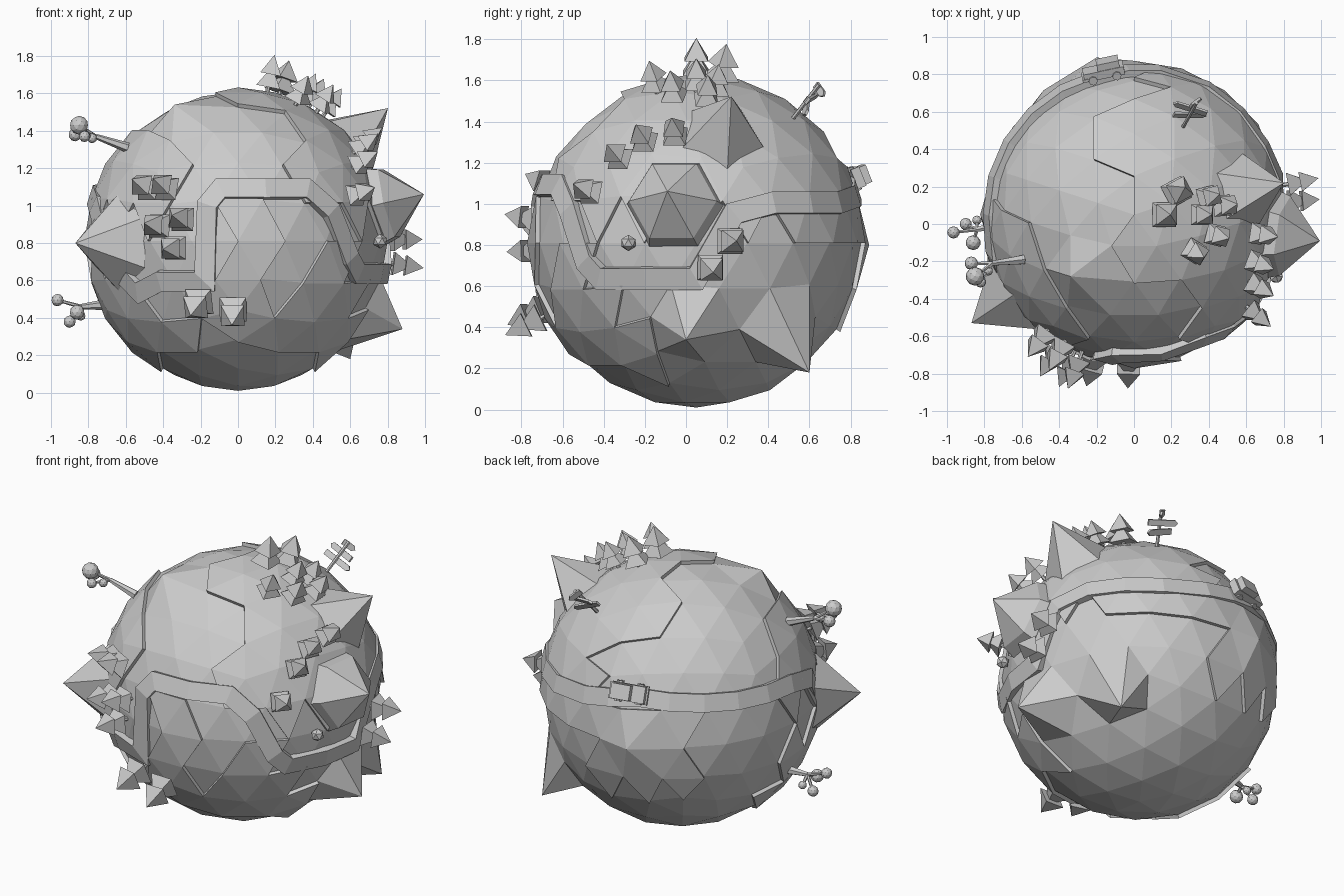
import bpy, bmesh, math
from mathutils import Vector, Matrix

cube = bpy.data.objects.get("Cube")
if cube:
    bpy.data.objects.remove(cube, do_unlink=True)

C = Vector((0, 0.05, 0.81))   # planet centre
R = 0.80                      # planet radius

grey = bpy.data.materials.new("plain_grey")
grey.use_nodes = True
GREY = (0.6, 0.6, 0.6, 1)
grey.diffuse_color = GREY
grey.node_tree.nodes["Principled BSDF"].inputs["Base Color"].default_value = GREY


def finish(bm, name):
    bmesh.ops.recalc_face_normals(bm, faces=bm.faces)
    mesh = bpy.data.meshes.new(name)
    bm.to_mesh(mesh)
    bm.free()
    mesh.materials.append(grey)
    ob = bpy.data.objects.new(name, mesh)
    bpy.context.collection.objects.link(ob)
    return ob


def frame(point, along=(0, 0, 1), radius=R):
    """Matrix standing on the planet below a point, local z pointing outward."""
    z = (Vector(point) - C).normalized()
    x = Vector(along)
    x = (x - z * x.dot(z)).normalized()
    y = z.cross(x)
    m = Matrix((x, y, z)).transposed().to_4x4()
    m.translation = C + z * radius
    return m


def box(bm, m, size, at, turn=0):
    local = Matrix.Translation(at) @ Matrix.Rotation(turn, 4, 'Z') @ Matrix.Diagonal((*size, 1))
    bmesh.ops.create_cube(bm, size=1, matrix=m @ local)


def cone(bm, m, r1, r2, depth, base, sides=4, turn=math.pi / 4):
    local = Matrix.Translation((0, 0, base + depth / 2)) @ Matrix.Rotation(turn, 4, 'Z')
    bmesh.ops.create_cone(bm, cap_ends=True, segments=sides, radius1=r1, radius2=r2,
                          depth=depth, matrix=m @ local)


def rod(bm, a, b, r1, r2, sides=6):
    a, b = Vector(a), Vector(b)
    m = Matrix.Translation((a + b) / 2) @ (b - a).to_track_quat('Z', 'Y').to_matrix().to_4x4()
    bmesh.ops.create_cone(bm, cap_ends=True, segments=sides, radius1=r1, radius2=r2,
                          depth=(b - a).length, matrix=m)


def inside(u, v, outline):
    """Even-odd test of a point against a closed outline."""
    odd = False
    for (a, b), (c, d) in zip(outline, outline[1:] + outline[:1]):
        if (b > v) != (d > v) and u < a + (c - a) * (v - b) / (d - b):
            odd = not odd
    return odd


# Raised plates: facing axis, its sign, and an outline on the other two axes
plates = [
    (2, 1, [(.0, .69), (-.18, .59), (-.17, .34), (.03, .26), (.03, .05), (-.1, -.12),
            (.0, -.3), (.28, -.29), (.37, -.44), (.25, -.62), (.9, -.5), (.9, .6)]),
    (2, 1, [(-.75, .1), (-.57, .06), (-.4, -.4), (-.3, -.45), (-.3, -.75), (-.95, -.75), (-.95, .1)]),
    (1, -1, [(-.12, 1), (.12, 1), (.2, .6), (.2, .25), (-.12, .25)]),
    (1, -1, [(.2, .2), (.2, .4), (.35, .6), (.47, .83), (.62, .83), (.62, .2)]),
    (1, 1, [(-.5, .5), (-.5, 1.05), (.1, 1.05), (.1, .5)]),
    (0, 1, [(.52, .8), (.52, 1.23), (.9, 1.23), (.9, .8)]),
    (0, -1, [(-.55, .2), (-.55, .7), (.15, .7), (.15, .2)]),
]

# Planet: faceted ball with raised plates and pulled-out peaks
bm = bmesh.new()
bmesh.ops.create_icosphere(bm, subdivisions=3, radius=R,
                           matrix=Matrix.Rotation(math.radians(18), 4, 'Z'))
for facing, sign, outline in plates:
    i, j = [k for k in range(3) if k != facing]
    region = []
    for f in bm.faces:
        mid = f.calc_center_median()
        untouched = mid.length < R * 0.995 and f.normal.dot(mid.normalized()) > 0.8
        at = mid * 1.015 + C
        if untouched and mid[facing] * sign > 0.1 and inside(at[i], at[j], outline):
            region.append(f)
    made = bmesh.ops.extrude_face_region(bm, geom=region)
    for v in made["geom"]:
        if isinstance(v, bmesh.types.BMVert):
            v.co *= 1.028
for tip in [(0.88, 0, 0.34), (0.6, 0.6, 0.18), (-0.34, -0.28, 1.54), (-0.2, 0.89, 0.8)]:
    tip = Vector(tip) - C
    foot = tip.normalized() * R * 1.03
    min(bm.verts, key=lambda v: (v.co - foot).length).co = tip
bmesh.ops.translate(bm, verts=bm.verts, vec=C)
finish(bm, "planet")

# Separate mountains: one with a rim, one above it, one on the left
bm = bmesh.new()
m = frame((0.99, -0.09, 1.06))
cone(bm, m, .245, .215, .10, -.06, 6, 0)
cone(bm, m, .215, 0, .195, .04, 6, 0)
finish(bm, "rimmed_mountain")
for name, tip, width, height, sides in (("upper_mountain", (.8, .22, 1.52), .23, .285, 5),
                                        ("left_mountain", (-.87, -.53, .8), .27, .245, 6)):
    bm = bmesh.new()
    cone(bm, frame(tip), width, 0, height + .045, -.045, sides, math.pi / 2)
    finish(bm, name)

# Road: closed ribbon following (azimuth, height) points
route = [(-122, .60), (-103, .60), (-102, 1.0), (-97, 1.085), (-61, 1.085), (-51, .97), (-42, .72),
         (-36, .64), (0, .64), (13, .95), (28, 1.0), (60, 1.0), (80, 1.03), (105, 1.09),
         (150, 1.06), (180, 1.05), (196, 1.0), (212, .70), (226, .54)]


def spot(az, z):
    h = z - C.z
    rho = math.sqrt(R * R - h * h)
    return Vector((rho * math.cos(math.radians(az)), rho * math.sin(math.radians(az)), h))


path = []
for i, (az, z) in enumerate(route):
    az2, z2 = route[(i + 1) % len(route)]
    step = (az2 - az + 180) % 360 - 180
    n = max(1, round(abs(step) / 15))
    path += [spot(az + step * k / n, z + (z2 - z) * k / n).normalized() for k in range(n)]
bm = bmesh.new()
rings = []
for i, p in enumerate(path):
    before = (p - path[i - 1]).normalized()
    after = (path[(i + 1) % len(path)] - p).normalized()
    side = p.cross(before + after).normalized()
    half = 0.053 / max(0.6, math.sqrt((1 + before.dot(after)) / 2))
    rings.append([bm.verts.new(C + p * r + side * s * half)
                  for s, r in ((-1, .77), (-1, .83), (1, .83), (1, .77))])
for i, ring in enumerate(rings):
    nxt = rings[(i + 1) % len(rings)]
    for k in range(4):
        bm.faces.new((ring[k], ring[(k + 1) % 4], nxt[(k + 1) % 4], nxt[k]))
finish(bm, "road")


# Pine trees: trunk and two stacked pyramids
def pine(point, s):
    bm = bmesh.new()
    m = frame(point)
    cone(bm, m, .012, .012, .09, -.02, 6)
    cone(bm, m, .092 * s, .03 * s, .075 * s, .04)
    cone(bm, m, .08 * s, 0, .105 * s, .04 + .07 * s)
    finish(bm, "pine_tree")


for p in [(.28, .2, 1.8), (.19, .05, 1.78)]:
    pine(p, 1.0)
for p in [(.46, .16, 1.68), (.39, .05, 1.65), (.59, .11, 1.68), (.48, -.07, 1.6),
          (.36, -.17, 1.66), (.71, -.06, 1.37), (.69, -.22, 1.34), (.67, -.34, 1.24),
          (.66, -.49, 1.07)]:
    pine(p, .85)
for p in [(.96, .24, .82), (.97, .13, .67), (-.53, -.66, 1.12), (-.42, -.72, 1.12),
          (-.47, -.76, .9), (-.33, -.82, .94), (-.37, -.80, .77)]:
    pine(p, .95)
for p in [(-.23, -.78, .45), (-.03, -.80, .40)]:
    pine(p, 1.1)

# Small rock on the right flank
bm = bmesh.new()
bmesh.ops.create_icosphere(bm, subdivisions=1, radius=.04,
                           matrix=Matrix.Translation((.76, -.28, .81)))
finish(bm, "rock")


# Branching trees with round tufts
def tuft_tree(root, fork, tufts):
    bm = bmesh.new()
    rod(bm, root, fork, .028, .014)
    for tip, r in tufts:
        rod(bm, fork, tip, .011, .008)
        bmesh.ops.create_icosphere(bm, subdivisions=2, radius=r, matrix=Matrix.Translation(tip))
    finish(bm, "tuft_tree")


tuft_tree((-.59, -.19, 1.31), (-.76, -.21, 1.37),
          [((-.85, -.28, 1.43), .05), ((-.87, -.21, 1.38), .036),
           ((-.82, -.31, 1.37), .03), ((-.78, -.25, 1.36), .026)])
tuft_tree((-.72, .0, .47), (-.84, -.03, .46),
          [((-.965, -.045, .495), .033), ((-.9, .0, .38), .033),
           ((-.86, -.10, .43), .04), ((-.84, .02, .41), .025)])

# Signpost with pointed boards
bm = bmesh.new()
m = frame((.33, .64, 1.57), along=(1, .15, 0))
rod(bm, m @ Vector((0, 0, -.02)), m @ Vector((0, 0, .23)), .011, .011)
for height, turn, way in ((.10, .1, 1), (.155, -.25, -1), (.21, .7, 1)):
    length = .17 if height < .2 else .07
    box(bm, m, (length, .014, .036), (0, .014, height), turn)
    tip = Matrix.Translation((0, .014, height)) @ Matrix.Rotation(turn, 4, 'Z')
    tip = tip @ Matrix.Translation((way * length / 2, 0, 0)) @ Matrix.Rotation(math.pi / 4, 4, 'Y')
    box(bm, m @ tip, (.026, .014, .026), (0, 0, 0))
finish(bm, "signpost")

# Car on the back stretch of road
bm = bmesh.new()
m = frame((-.17, .85, 1.14), along=(1, .2, 0), radius=.805)
box(bm, m, (.22, .10, .045), (0, 0, .04))
box(bm, m, (.12, .09, .04), (.03, 0, .08))
box(bm, m, (.03, .11, .015), (-.105, 0, .028))
for x in (-.065, .065):
    for y in (-.05, .05):
        rod(bm, m @ Vector((x, y - .01, .02)), m @ Vector((x, y + .01, .02)), .024, .024, 8)
finish(bm, "car")
